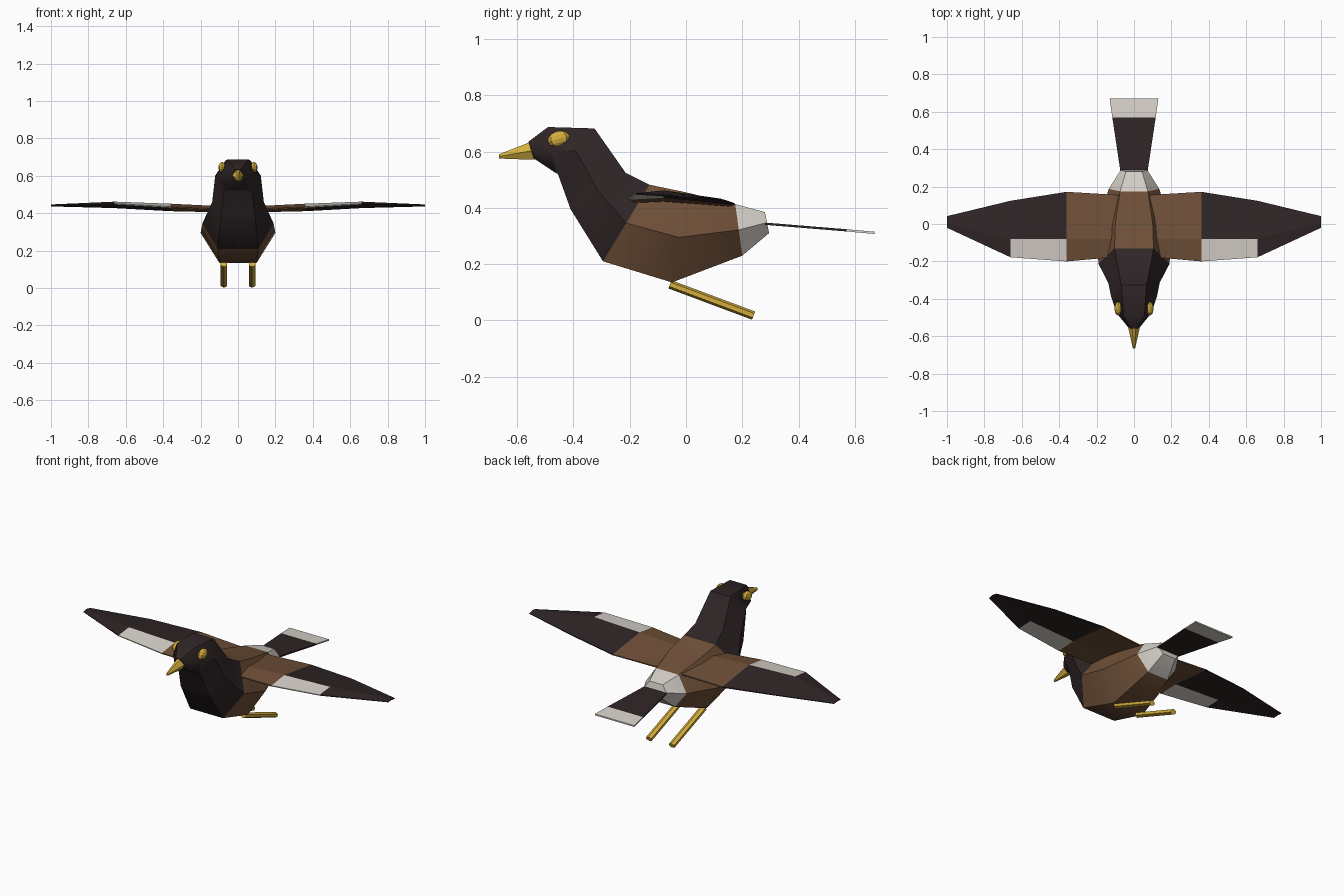
import bpy, math
from mathutils import Vector

if "Cube" in bpy.data.objects:
    bpy.data.objects.remove(bpy.data.objects["Cube"])


def material(name, rgb):
    m = bpy.data.materials.new(name)
    m.diffuse_color = (*rgb, 1)
    m.use_nodes = True
    m.node_tree.nodes["Principled BSDF"].inputs["Base Color"].default_value = m.diffuse_color
    return m


DARK = material("dark_plumage", (0.028, 0.018, 0.019))
BROWN = material("brown_plumage", (0.16, 0.080, 0.040))
WHITE = material("white_plumage", (0.68, 0.64, 0.59))
GOLD = material("golden_yellow", (0.66, 0.42, 0.045))


def loft(name, rings, mats, rule, smooth=None):
    """Skin closed rings of equal length and cap both ends.
    rule(segment, side, segments) gives the material index."""
    n, segs = len(rings[0]), len(rings) - 1
    verts = [v for r in rings for v in r]
    faces, idx = [], []
    for s in range(segs):
        for k in range(n):
            a, b = s * n + k, s * n + (k + 1) % n
            faces.append((a, b, b + n, a + n))
            idx.append(rule(s, k))
    faces.append(tuple(reversed(range(n))))
    idx.append(rule(0, 0))
    faces.append(tuple(range(segs * n, segs * n + n)))
    idx.append(rule(segs - 1, 0))
    me = bpy.data.meshes.new(name)
    me.from_pydata(verts, [], faces)
    for m in mats:
        me.materials.append(m)
    for p, i in zip(me.polygons, idx):
        p.material_index = i
    ob = bpy.data.objects.new(name, me)
    bpy.context.collection.objects.link(ob)
    bpy.context.view_layer.objects.active = ob
    bpy.ops.object.select_all(action='DESELECT')
    ob.select_set(True)
    # consistent outward normals
    bpy.ops.object.mode_set(mode='EDIT')
    bpy.ops.mesh.select_all(action='SELECT')
    bpy.ops.mesh.normals_make_consistent(inside=False)
    bpy.ops.object.mode_set(mode='OBJECT')
    if smooth:
        bpy.ops.object.shade_smooth_by_angle(angle=math.radians(smooth))
    return ob


def hexagon(top_y, top_z, bot_y, bot_z, w, tf=0.5, bf=0.5):
    """Tilted six-sided ring between a top and a bottom point."""
    my, mz = (top_y + bot_y) / 2, (top_z + bot_z) / 2
    return [(-w * tf, top_y, top_z), (w * tf, top_y, top_z), (w, my, mz),
            (w * bf, bot_y, bot_z), (-w * bf, bot_y, bot_z), (-w, my, mz)]


# Body: dark head and breast, brown trunk, white rump
body = [
    hexagon(-0.56, 0.635, -0.54, 0.575, 0.033),
    hexagon(-0.49, 0.687, -0.465, 0.525, 0.092, 0.6),
    hexagon(-0.325, 0.682, -0.455, 0.52, 0.122, 0.55, 0.6),
    hexagon(-0.215, 0.525, -0.41, 0.395, 0.138, 0.65, 0.65),
    hexagon(-0.13, 0.482, -0.295, 0.21, 0.19, 0.55, 0.57),
    hexagon(0.0, 0.455, -0.05, 0.135, 0.20, 0.5, 0.5),
    hexagon(0.175, 0.413, 0.20, 0.23, 0.135, 0.55, 0.5),
    hexagon(0.28, 0.385, 0.295, 0.31, 0.072, 0.6, 0.6),
]
loft("body", body, [DARK, BROWN, WHITE],
     lambda s, k: 0 if s < 4 else 1 if s < 6 else 2, 45)

# Beak
loft("beak", [hexagon(-0.53, 0.635, -0.53, 0.571, 0.034, 0.3, 0.4),
              hexagon(-0.555, 0.633, -0.55, 0.571, 0.031, 0.3, 0.4),
              hexagon(-0.665, 0.590, -0.665, 0.575, 0.006)],
     [GOLD], lambda s, k: 0)

# Wings: leading, middle and trailing points at each span station
# (x, lead y, mid y, trail y, lead z, mid z, trail z, half thickness)
stations = [
    (0.08, -0.175, -0.08, 0.155, 0.418, 0.430, 0.408, 0.007),
    (0.36, -0.200, -0.08, 0.172, 0.432, 0.445, 0.414, 0.006),
    (0.66, -0.178, -0.08, 0.124, 0.449, 0.457, 0.430, 0.005),
    (1.00, -0.020, 0.005, 0.042, 0.439, 0.444, 0.438, 0.003),
]


def wing_rule(s, k):
    if s == 0:
        return 1
    return 2 if s == 1 and k in (0, 4, 5) else 0


for side, label in ((1, "right"), (-1, "left")):
    rings = []
    for x, yl, ym, yt, zl, zm, zt, h in stations:
        x *= side
        rings.append([(x, yl, zl + h / 2), (x, ym, zm + h), (x, yt, zt + h / 2),
                      (x, yt, zt - h / 2), (x, ym, zm - h * 1.6), (x, yl, zl - h / 2)])
    loft(label + "_wing", rings, [DARK, BROWN, WHITE], wing_rule)

    # Legs: six-sided rods trailing backwards
    a, b = Vector((side * 0.075, -0.057, 0.128)), Vector((side * 0.075, 0.24, 0.017))
    up = Vector((0, 0.35, 0.937))
    across = Vector((1, 0, 0))
    rods = [[p + up * 0.0155 * math.cos(t) + across * 0.02 * math.sin(t)
             for t in (i * math.pi / 3 for i in range(6))] for p in (a, b)]
    loft(label + "_leg", rods, [GOLD], lambda s, k: 0)

    # Eyes: flattened balls on the head sides
    bpy.ops.mesh.primitive_uv_sphere_add(segments=8, ring_count=6, radius=1,
                                         location=(side * 0.085, -0.452, 0.645),
                                         rotation=(math.radians(15), 0, 0))
    eye = bpy.context.object
    eye.name = label + "_eye"
    eye.scale = (0.02, 0.04, 0.028)
    eye.data.materials.append(GOLD)

# Tail: thin fan with a white end band
tail = []
for y, w, z in ((0.25, 0.068, 0.346), (0.57, 0.116, 0.320), (0.67, 0.13, 0.311)):
    tail.append([(-w, y, z + 0.004), (w, y, z + 0.004),
                 (w, y, z - 0.004), (-w, y, z - 0.004)])
loft("tail", tail, [DARK, WHITE], lambda s, k: s)
